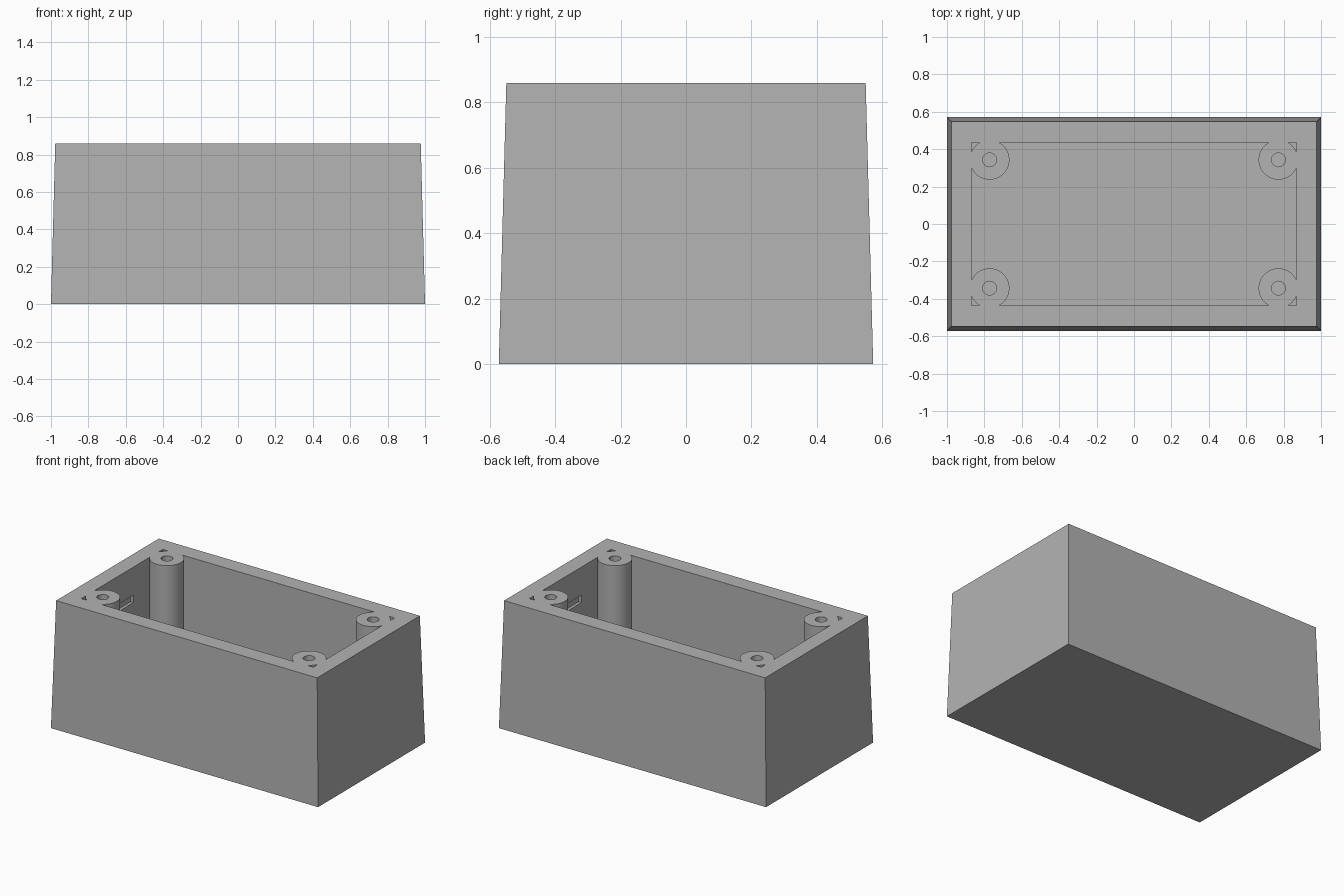
import bpy
import bmesh
import math

old = bpy.data.objects.get("Cube")
if old:
    bpy.data.objects.remove(old, do_unlink=True)

HEIGHT = 0.86
FLOOR = 0.11
BOSS_X, BOSS_Y, BOSS_R, HOLE_R = 0.772, 0.343, 0.106, 0.037
CORNERS = [(sx * BOSS_X, sy * BOSS_Y) for sx in (-1, 1) for sy in (-1, 1)]

grey = bpy.data.materials.new("plain_grey")
grey.use_nodes = True
GREY = (0.45, 0.45, 0.45, 1)
grey.diffuse_color = GREY
bsdf = next(n for n in grey.node_tree.nodes if n.type == 'BSDF_PRINCIPLED')
bsdf.inputs["Base Color"].default_value = GREY


def make_object(name, bm):
    mesh = bpy.data.meshes.new(name)
    bmesh.ops.recalc_face_normals(bm, faces=bm.faces)
    bm.to_mesh(mesh)
    bm.free()
    mesh.materials.append(grey)
    obj = bpy.data.objects.new(name, mesh)
    bpy.context.collection.objects.link(obj)
    return obj


def block(name, bottom, top, z0, z1, centre_x=0):
    """Box with separate half sizes at the bottom and the top."""
    bm = bmesh.new()
    bmesh.ops.create_cube(bm, size=2)
    for v in bm.verts:
        hx, hy = top if v.co.z > 0 else bottom
        v.co = (centre_x + v.co.x * hx, v.co.y * hy, z1 if v.co.z > 0 else z0)
    return make_object(name, bm)


def posts(name, radius, z0, z1, sides):
    """One upright cylinder in each corner."""
    bm = bmesh.new()
    for x, y in CORNERS:
        made = bmesh.ops.create_cone(bm, cap_ends=True, segments=sides,
                                     radius1=radius, radius2=radius, depth=z1 - z0)
        bmesh.ops.translate(bm, verts=made["verts"], vec=(x, y, (z0 + z1) / 2))
    return make_object(name, bm)


def cut(target, cutter):
    """Subtract the cutter from the target and remove the cutter."""
    cutter.hide_render = True
    mod = target.modifiers.new("cut", 'BOOLEAN')
    mod.operation = 'DIFFERENCE'
    mod.solver = 'EXACT'
    mod.object = cutter
    bpy.ops.object.select_all(action='DESELECT')
    target.select_set(True)
    bpy.context.view_layer.objects.active = target
    bpy.ops.object.modifier_apply(modifier=mod.name)
    bpy.data.objects.remove(cutter, do_unlink=True)


# Outer shell, slightly wider at the base
box = block("box_body", (1, 0.572), (0.977, 0.549), 0, HEIGHT)

# Cavity that leaves the four screw posts standing
cavity = block("cavity_cutter", (0.868, 0.436), (0.868, 0.436), FLOOR, HEIGHT + 0.2)
cut(cavity, posts("post_shapes", BOSS_R, FLOOR - 0.05, HEIGHT + 0.3, 64))
cut(box, cavity)

# Screw holes in the posts
cut(box, posts("hole_cutter", HOLE_R, HEIGHT - 0.4, HEIGHT + 0.1, 32))

# Shallow slots inside both end walls
for side in (-1, 1):
    size = (0.03, 0.12)
    cut(box, block("slot_cutter", size, size, 0.62, 0.67, side * 0.858))

# Smooth posts with crisp edges
bpy.ops.object.select_all(action='DESELECT')
box.select_set(True)
bpy.context.view_layer.objects.active = box
bpy.ops.object.shade_smooth_by_angle(angle=math.radians(30))
